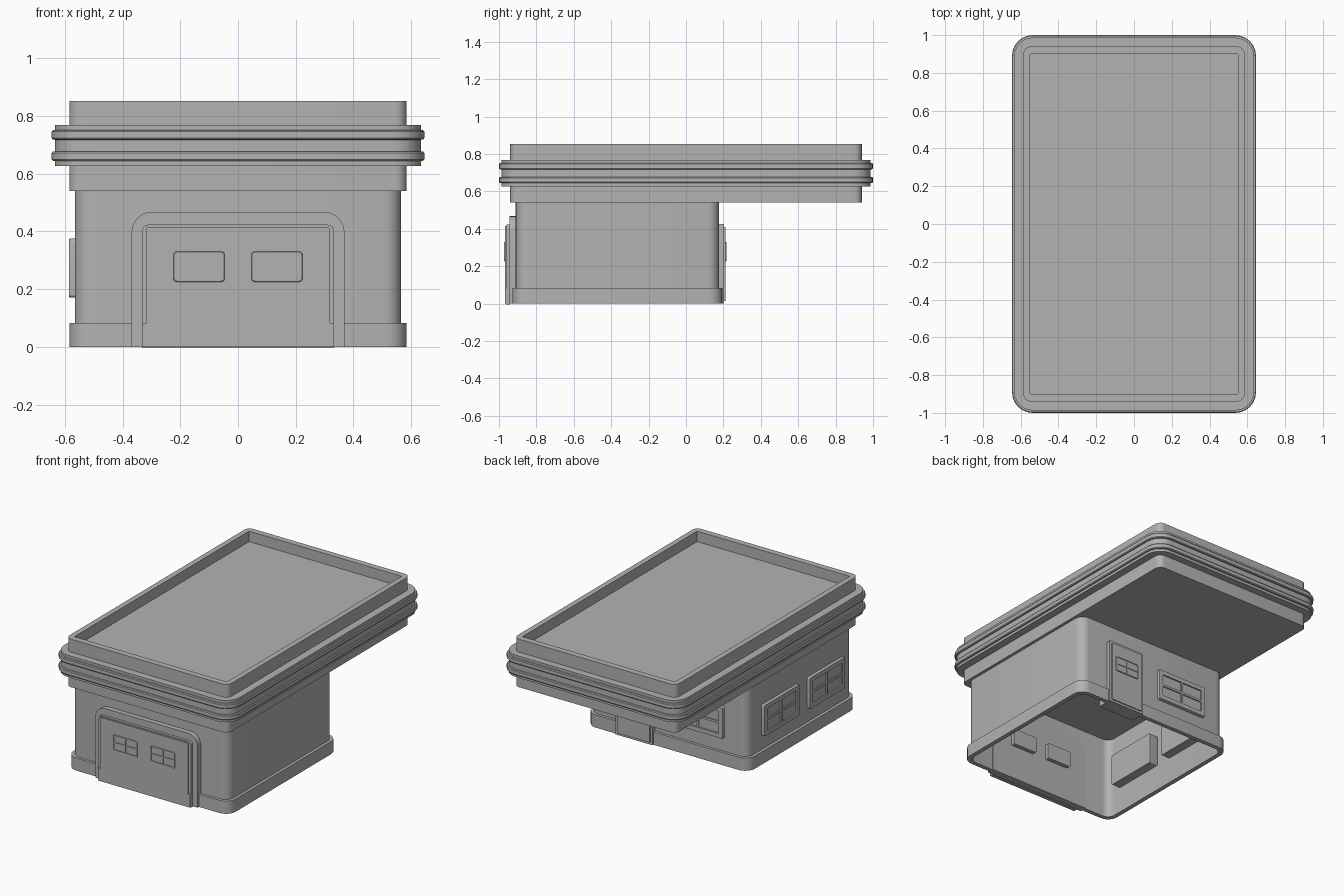
import bpy, bmesh, math
from mathutils import Matrix, Vector

cube = bpy.data.objects.get("Cube")
if cube:
    bpy.data.objects.remove(cube)

grey = bpy.data.materials.new("plain grey")
grey.use_nodes = True
GREY = (0.45, 0.45, 0.45, 1)
grey.diffuse_color = GREY
grey.node_tree.nodes["Principled BSDF"].inputs["Base Color"].default_value = GREY


def outline(w, h, r, low_r, steps=6):
    """Rounded rectangle; low_r is the radius of the two lower corners."""
    pts = []
    for i, (sx, sy) in enumerate(((1, 1), (-1, 1), (-1, -1), (1, -1))):
        rad = max(r if sy > 0 else low_r, 0.001)
        for k in range(steps + 1):
            a = math.pi / 2 * (i + k / steps)
            pts.append((sx * (w / 2 - rad) + rad * math.cos(a),
                        sy * (h / 2 - rad) + rad * math.sin(a)))
    return pts


def loft(name, rings, matrix, caps=(True, True), square_base=False):
    """Join rounded rectangles (width, height, radius, level) into one skin."""
    bm = bmesh.new()
    loops = []
    for w, h, r, z in rings:
        pts = outline(w, h, r, 0 if square_base else r)
        loops.append([bm.verts.new((x, y, z)) for x, y in pts])
    n = len(loops[0])
    for a, b in zip(loops, loops[1:]):
        for i in range(n):
            j = (i + 1) % n
            bm.faces.new((a[i], a[j], b[j], b[i]))
    if caps[0]:
        bm.faces.new(loops[0][::-1])
    if caps[1]:
        bm.faces.new(loops[-1])
    bmesh.ops.recalc_face_normals(bm, faces=bm.faces)
    mesh = bpy.data.meshes.new(name)
    bm.to_mesh(mesh)
    bm.free()
    mesh.shade_smooth()
    mesh.set_sharp_from_angle(angle=math.radians(30))
    mesh.materials.append(grey)
    ob = bpy.data.objects.new(name, mesh)
    ob.matrix_world = matrix
    bpy.context.scene.collection.objects.link(ob)
    return ob


def wall(turn, x, y, z):
    """Frame on a wall: local x runs along it, y goes up, z points outwards."""
    return (Matrix.Translation((x, y, z)) @ Matrix.Rotation(math.radians(turn), 4, 'Z')
            @ Matrix.Rotation(math.pi / 2, 4, 'X'))


def window(name, m, w, h, margin, bar, front, back):
    """Framed four-pane window with a box behind it."""
    iw, ih = w - 2 * margin, h - 2 * margin
    r, lip, pane = 0.012, 0.004, front - 0.009
    loft(name + "_frame", [(w, h, r, back), (w, h, r, front - lip),
                           (w - lip, h - lip, r, front), (iw, ih, r / 2, front),
                           (iw, ih, r / 2, pane)], m)
    for part, bw, bh in (("upright", bar, ih), ("crossbar", iw, bar)):
        loft(f"{name}_{part}", [(bw, bh, 0, pane), (bw, bh, 0, front - 0.001)],
             m, caps=(False, True))


# Roof slab with a sunken top
loft("roof_slab", [(1.17, 1.88, 0.04, 0.54), (1.17, 1.88, 0.04, 0.853),
                   (1.1, 1.8, 0.005, 0.853), (1.1, 1.8, 0.005, 0.785)], Matrix())

# Band round the roof with two rounded ridges
loft("roof_band", [(1.27, 1.975, 0.1, 0.627), (1.27, 1.975, 0.1, 0.769)], Matrix())
for name, z in (("lower_ridge", 0.661), ("upper_ridge", 0.735)):
    profile = [(0.02, -0.018), (0.004, -0.016), (0, -0.011),
               (0, 0.011), (0.004, 0.016), (0.02, 0.018)]
    loft(name, [(1.292 - 2 * i, 2 - 2 * i, 0.11 - i, z + dz) for i, dz in profile], Matrix())

# Hollow walls and plinth, open below
house = Matrix.Translation((0, -0.367, 0))
loft("walls", [(1.132, 1.087, 0.06, 0.545), (1.132, 1.087, 0.06, 0),
               (1.112, 1.067, 0.05, 0), (1.112, 1.067, 0.05, 0.545)], house, (False, False))
loft("plinth", [(1.13, 1.085, 0.06, 0.083), (1.17, 1.123, 0.07, 0.083),
                (1.17, 1.123, 0.07, 0), (1.13, 1.085, 0.06, 0)], house, (False, False))

# Garage door with arched surround
FRONT = -0.91
def front(height):
    return wall(0, 0, FRONT, height / 2)

loft("garage_surround", [(0.738, 0.468, 0.07, -0.014), (0.738, 0.468, 0.07, 0.033)],
     front(0.468), square_base=True)
loft("garage_door", [(0.664, 0.427, 0.02, 0.03), (0.664, 0.427, 0.02, 0.05),
                     (0.634, 0.412, 0.006, 0.05), (0.634, 0.412, 0.006, 0.058)],
     front(0.42), square_base=True)
loft("garage_door_sill", [(0.664, 0.083, 0, 0.04), (0.664, 0.083, 0, 0.058)], front(0.083))
for side, x in (("right", -0.135), ("left", 0.135)):
    window(f"garage_{side}_window", wall(0, x, FRONT, 0.278), 0.178, 0.105,
           0.008, 0.008, 0.063, -0.04)

# Back door and its window
BACK = 0.177
loft("back_door", [(0.265, 0.425, 0.008, -0.07), (0.265, 0.425, 0.008, 0.027),
                   (0.235, 0.395, 0.005, 0.027), (0.235, 0.395, 0.005, 0.034)],
     wall(180, 0.232, BACK, 0.2125), square_base=True)
window("back_door_window", wall(180, 0.232, BACK, 0.278), 0.178, 0.105,
       0.008, 0.008, 0.039, 0)

# Large windows on the back and the right wall
for name, m in (("back_window", wall(180, -0.22, BACK, 0.273)),
                ("side_rear_window", wall(-90, -0.566, -0.153, 0.273)),
                ("side_front_window", wall(-90, -0.566, -0.622, 0.273))):
    window(name, m, 0.366, 0.205, 0.03, 0.014, 0.02, -0.07)
